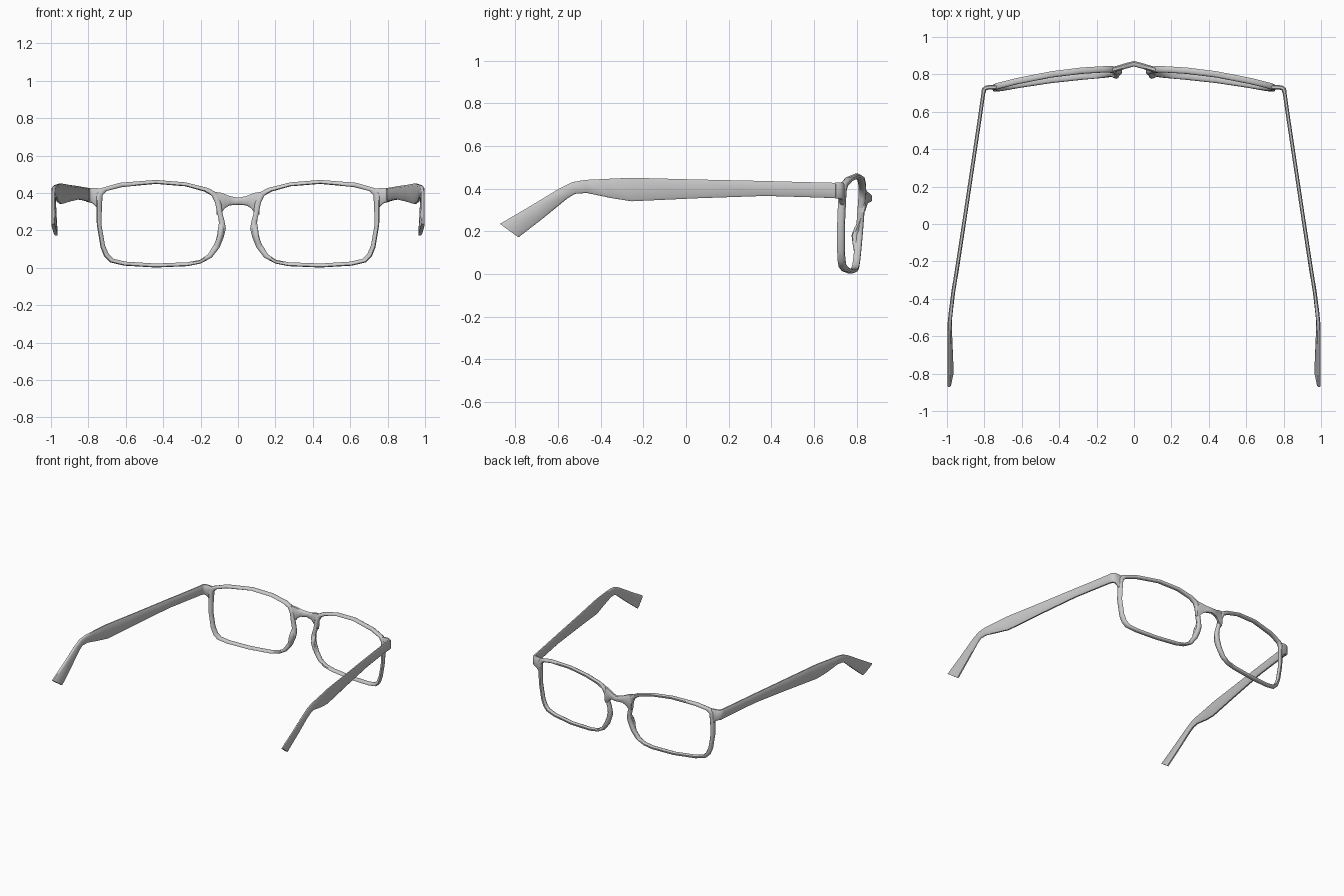
import bpy, bmesh
from math import radians
from mathutils import Vector


def loft(name, rings, closed=False, mirror=True, angle=50):
    """Skin a list of equal-length vertex rings; cap the ends unless closed."""
    bm = bmesh.new()
    vs = [[bm.verts.new(p) for p in r] for r in rings]
    n, k = len(vs), len(vs[0])
    for i in range(n if closed else n - 1):
        a, b = vs[i], vs[(i + 1) % n]
        for j in range(k):
            bm.faces.new((a[j], a[(j + 1) % k], b[(j + 1) % k], b[j]))
    if not closed:
        bm.faces.new(vs[0])
        bm.faces.new(vs[-1][::-1])
    bmesh.ops.recalc_face_normals(bm, faces=bm.faces)
    me = bpy.data.meshes.new(name)
    bm.to_mesh(me)
    bm.free()
    ob = bpy.data.objects.new(name, me)
    bpy.context.collection.objects.link(ob)
    if mirror:
        ob.modifiers.new("Mirror", 'MIRROR').use_mirror_merge = False
    bpy.ops.object.select_all(action='DESELECT')
    ob.select_set(True)
    bpy.context.view_layer.objects.active = ob
    bpy.ops.object.shade_smooth_by_angle(angle=radians(angle))
    return ob


def section(a, b, side, t, c=0.2):
    """Chamfered strip between points a and b, half thickness t along side."""
    a, b, s = Vector(a), Vector(b), Vector(side).normalized() * t
    uv = [(0, -.5), (0, .5), (c, 1), (1 - c, 1), (1, .5), (1, -.5), (1 - c, -1), (c, -1)]
    return [a.lerp(b, u) + s * v for u, v in uv]


def strip(name, pairs, t, c=0.1):
    """Blade following top/bottom point pairs, thickened horizontally."""
    mids = [(Vector(a) + Vector(b)) / 2 for a, b in pairs]
    rings = []
    for i, (a, b) in enumerate(pairs):
        d = mids[min(i + 1, len(mids) - 1)] - mids[max(i - 1, 0)]
        rings.append(section(a, b, (d.y, -d.x, 0), t, c))
    return loft(name, rings)


def front_y(x, z):
    """Centre surface of the curved front, tilted less towards the sides."""
    return 0.83 - 0.175 * x * x + 0.08 * (1 - 0.9 * x * x) * (z - 0.4)


# Lens rim: outer x, z and inner x, z
rim = [(.44, .47, .44, .449), (.63, .455, .62, .432), (.735, .425, .70, .412),
       (.757, .395, .724, .388), (.757, .32, .728, .32), (.755, .23, .73, .23),
       (.735, .11, .711, .12), (.715, .06, .692, .075), (.685, .03, .665, .048),
       (.61, .012, .60, .033), (.44, .002, .44, .023), (.27, .009, .27, .030),
       (.20, .023, .205, .042), (.14, .055, .162, .07), (.098, .11, .128, .125),
       (.076, .165, .112, .165), (.065, .21, .10, .205), (.073, .255, .10, .245),
       (.083, .29, .113, .30), (.09, .345, .123, .35), (.11, .40, .14, .385),
       (.16, .427, .18, .408), (.28, .457, .28, .436)]
loft("lens_rim", [section((a, front_y(a, b), b), (c, front_y(c, d), d), (0, 1, 0), .0165)
                  for a, b, c, d in rim], closed=True, angle=60)

# Bridge: x, y, top z, bottom z
half = [(.115, .825, .405, .285), (.088, .832, .401, .295), (.07, .837, .394, .318),
        (.045, .845, .384, .334)]
bridge = [(-x, y, a, b) for x, y, a, b in half] + [(0, .857, .375, .337)] + half[::-1]
loft("bridge", [section((x, y, a), (x, y, b), (0, 1, 0), .015) for x, y, a, b in bridge],
     mirror=False)

# Nose pads: z, rim x, rim y, back x, back y
pads = [(.06, .155, .80, .155, .79), (.10, .118, .808, .125, .79), (.14, .096, .812, .110, .783),
        (.18, .082, .815, .101, .778), (.215, .08, .818, .096, .790),
        (.24, .082, .82, .09, .805), (.265, .09, .822, .092, .815)]
loft("nose_pad", [section((rx, ry, z), (bx, by, z), (1, .3, 0), .014)
                  for z, rx, ry, bx, by in pads])

# End pieces joining the rim to the temples: x, y, top z, bottom z
ends = [(.735, .732, .424, .318), (.758, .731, .427, .325), (.775, .731, .428, .343),
        (.79, .728, .428, .35), (.802, .720, .428, .352), (.805, .70, .428, .355)]
strip("end_piece", [((x, y, a), (x, y, b)) for x, y, a, b in ends], .012)

# Temples: top point and bottom point along the arm
temple = [((.803, .718, .427), (.803, .718, .355)), ((.827, .55, .431), (.827, .55, .361)),
          ((.854, .37, .436), (.854, .37, .366)), ((.902, .05, .443), (.902, .05, .355)),
          ((.949, -.255, .451), (.948, -.255, .341)),
          ((.967, -.37, .446), (.965, -.35, .356)),
          ((.981, -.475, .441), (.978, -.465, .38)),
          ((.987, -.535, .43), (.984, -.52, .376)),
          ((.989, -.595, .40), (.983, -.555, .355)),
          ((.989, -.73, .318), (.978, -.665, .265)),
          ((.990, -.872, .235), (.972, -.785, .172))]
strip("temple", temple, .010)
